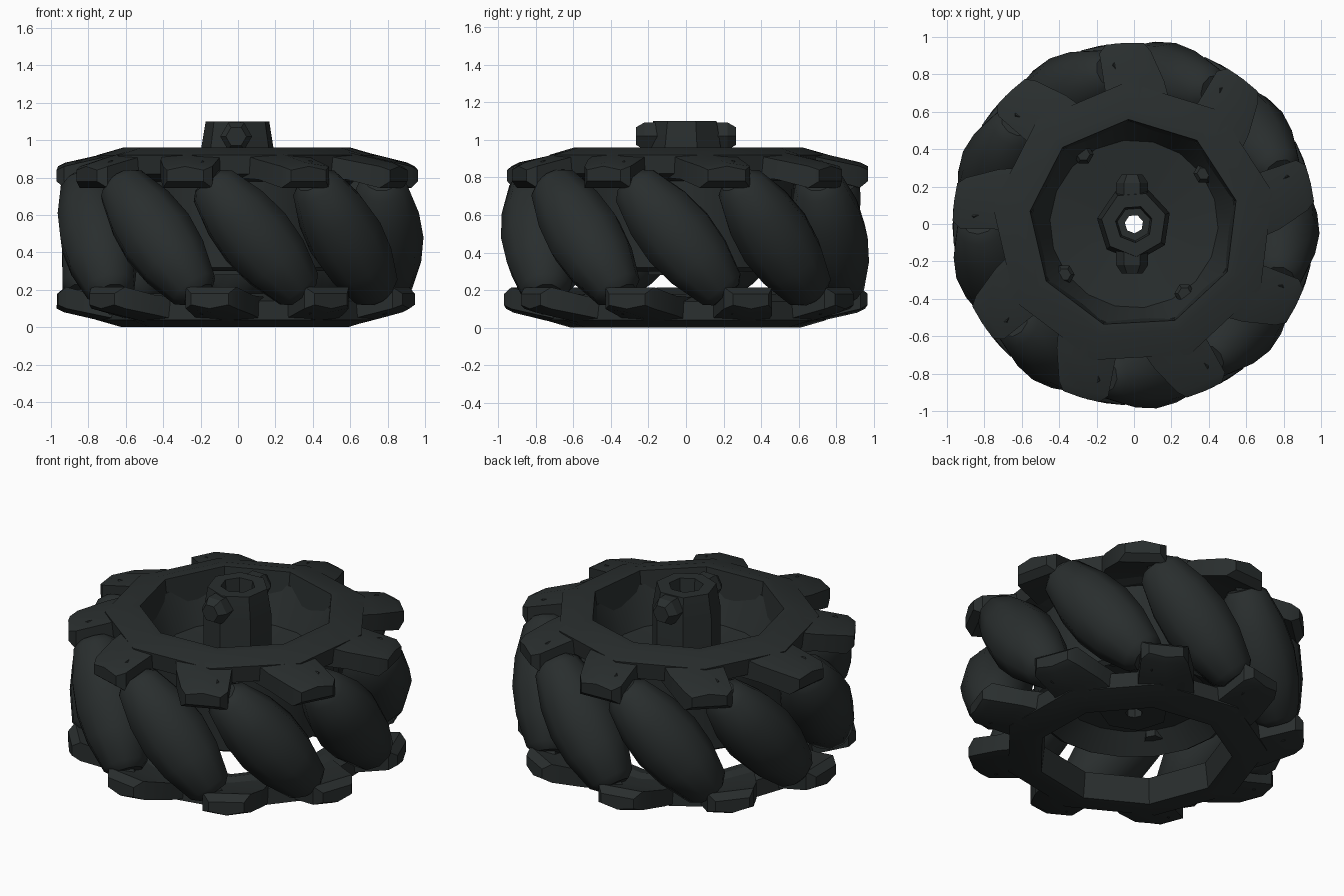
import bpy, bmesh, math
from mathutils import Vector, Matrix

if "Cube" in bpy.data.objects:
    bpy.data.objects.remove(bpy.data.objects["Cube"])

N = 9                                  # rollers around the wheel
STEP = 2 * math.pi / N
PHASE = math.radians(-83)
MID = 0.48                             # mid height of the wheel
mat = bpy.data.materials.new("dark_rubber")
mat.diffuse_color = (0.022, 0.027, 0.027, 1)
mat.use_nodes = True
mat.node_tree.nodes["Principled BSDF"].inputs["Base Color"].default_value = mat.diffuse_color


def finish(name, bm, smooth=None):
    bmesh.ops.recalc_face_normals(bm, faces=bm.faces)
    me = bpy.data.meshes.new(name)
    bm.to_mesh(me)
    bm.free()
    ob = bpy.data.objects.new(name, me)
    bpy.context.collection.objects.link(ob)
    me.materials.append(mat)
    if smooth:
        bpy.ops.object.select_all(action='DESELECT')
        ob.select_set(True)
        bpy.context.view_layer.objects.active = ob
        bpy.ops.object.shade_smooth_by_angle(angle=math.radians(smooth))
    return ob


def lathe(bm, profile, sides, m=Matrix(), closed=True, turn=0.0):
    """Revolve (radius, height) points about z; open profiles get end caps."""
    rings = []
    for r, z in profile:
        rings.append([bm.verts.new(m @ Vector((r * math.cos(turn + 2 * math.pi * i / sides),
                                               r * math.sin(turn + 2 * math.pi * i / sides), z)))
                      for i in range(sides)])
    n = len(rings)
    for k in range(n if closed else n - 1):
        a, b = rings[k], rings[(k + 1) % n]
        for i in range(sides):
            j = (i + 1) % sides
            bm.faces.new((a[i], a[j], b[j], b[i]))
    if not closed:
        bm.faces.new(rings[0])
        bm.faces.new(rings[-1])


def pol(r, a, z):
    return Vector((r * math.cos(a), r * math.sin(a), z))


# Tilted barrel rollers with their axles
barrel = [(0.09, -0.40), (0.135, -0.36), (0.19, -0.17), (0.208, 0), (0.19, 0.17), (0.135, 0.36), (0.09, 0.40)]
for k in range(N):
    a = PHASE + k * STEP
    m = (Matrix.Rotation(a, 4, 'Z') @ Matrix.Translation((0.785, 0, MID))
         @ Matrix.Rotation(math.radians(40), 4, 'X'))
    bm = bmesh.new()
    lathe(bm, barrel, 10, m, closed=False)
    finish(f"roller_{k}", bm, 40)
    bm = bmesh.new()
    lathe(bm, [(0.05, -0.5), (0.05, 0.5)], 6, m, closed=False)
    finish(f"roller_axle_{k}", bm)

# Top and bottom side plates: a bevelled ring with swept arms holding the axles
ring = [(0.56, 0.96), (0.62, 0.96), (0.76, 0.92), (0.75, 0.82), (0.62, 0.78), (0.54, 0.80)]
for side, label in ((1, "top"), (-1, "bottom")):
    def zz(z):
        return MID + side * (z - MID)
    bm = bmesh.new()
    lathe(bm, [(r, zz(z)) for r, z in ring], N, turn=PHASE - side * math.radians(24))
    finish(f"{label}_plate_ring", bm, 25)
    bm = bmesh.new()
    for k in range(N):
        a = PHASE + k * STEP - side * math.radians(24)
        # sections from root to tip: radius, sweep, half angle, top z, bottom z
        loops = []
        for r, sweep, h, zt, zb in ((0.60, -7, 17, 0.957, 0.80), (0.78, -3, 12, 0.915, 0.79),
                                    (0.93, 0, 8.5, 0.88, 0.745), (0.97, 0, 6, 0.86, 0.78)):
            c, h = a + side * math.radians(sweep), math.radians(h)
            loops.append([bm.verts.new(p) for p in (
                pol(r, c - h, zz(zt - 0.02)), pol(r, c, zz(zt)), pol(r, c + h, zz(zt - 0.02)),
                pol(r, c + h, zz(zb)), pol(r, c - h, zz(zb)))])
        for p, q in zip(loops, loops[1:]):
            for i in range(5):
                j = (i + 1) % 5
                bm.faces.new((p[i], p[j], q[j], q[i]))
        bm.faces.new(loops[0])
        bm.faces.new(loops[-1])
    finish(f"{label}_plate_arms", bm, 25)

# Dished centre that carries the hub
bm = bmesh.new()
lathe(bm, [(0.58, 0.88), (0.55, 0.88), (0.45, 0.66), (0.15, 0.62),
           (0.15, 0.42), (0.42, 0.40), (0.54, 0.30), (0.57, 0.32)], 2 * N, turn=PHASE)
finish("wheel_dish", bm, 30)

# Hub with a stepped bore
bm = bmesh.new()
lathe(bm, [(0.20, 0.28), (0.20, 0.95), (0.175, 1.10), (0.10, 1.10), (0.09, 1.00),
           (0.05, 1.00), (0.05, 0.28)], 7, turn=0.3)
finish("hub", bm, 25)

# Set screws on both sides of the hub
for s, label in ((1, "back"), (-1, "front")):
    m = Matrix.Translation((-0.01, 0, 1.02)) @ Matrix.Rotation(-s * math.pi / 2, 4, 'X')
    bm = bmesh.new()
    lathe(bm, [(0.085, 0.13), (0.085, 0.22), (0.055, 0.265)], 6, m, closed=False)
    finish(f"{label}_set_screw", bm)

# Four bolts through the dish
for k in range(4):
    p = pol(0.46, math.radians(36 + 90 * k), 0.0)
    bm = bmesh.new()
    lathe(bm, [(0.055, 0.36), (0.055, 0.70), (0.035, 0.73)], 6, Matrix.Translation(p), closed=False)
    finish(f"dish_bolt_{k}", bm)
